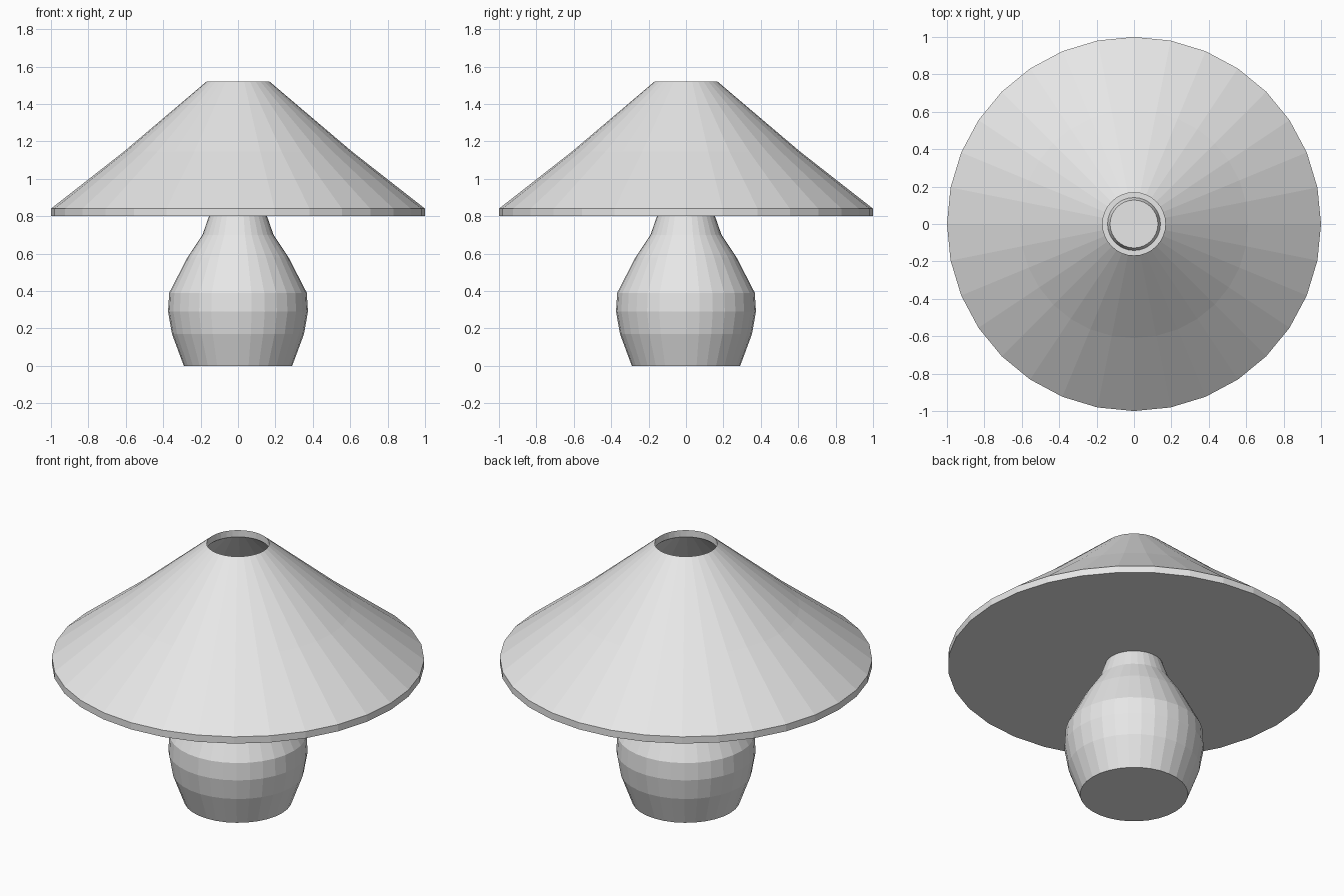
import bpy
import bmesh
from math import cos, sin, tau

SIDES = 32

cube = bpy.data.objects.get("Cube")
if cube:
    bpy.data.objects.remove(cube, do_unlink=True)

grey = bpy.data.materials.new("light_grey")
grey.use_nodes = True
colour = (0.8, 0.8, 0.8, 1)
grey.diffuse_color = colour
grey.node_tree.nodes["Principled BSDF"].inputs["Base Color"].default_value = colour


def lathe(name, profile):
    """Turn an open (radius, height) profile about z and cap both ends."""
    bm = bmesh.new()
    rings = [[bm.verts.new((r * cos(tau * i / SIDES), r * sin(tau * i / SIDES), z))
              for i in range(SIDES)] for r, z in profile]
    for low, high in zip(rings, rings[1:]):
        for i in range(SIDES):
            j = (i + 1) % SIDES
            bm.faces.new((low[i], low[j], high[j], high[i]))
    bm.faces.new(rings[0][::-1])
    bm.faces.new(rings[-1])
    mesh = bpy.data.meshes.new(name)
    bm.to_mesh(mesh)
    bm.free()
    mesh.materials.append(grey)
    obj = bpy.data.objects.new(name, mesh)
    bpy.context.collection.objects.link(obj)
    return obj


# Vase-shaped base, its neck poking through the shade floor
lathe("lamp_base", [(0.29, 0), (0.353, 0.17), (0.374, 0.29), (0.368, 0.39),
                    (0.27, 0.58), (0.19, 0.70), (0.155, 0.80), (0.128, 0.88)])

# Conical shade: floor, rim, outer slope, top collar, inner slope, inner floor
lathe("lamp_shade", [(0.15, 0.80), (1, 0.80), (1, 0.84), (0.61, 1.145),
                     (0.168, 1.52), (0.168, 1.48), (0.61, 1.105),
                     (0.95, 0.84), (0.14, 0.84)])
